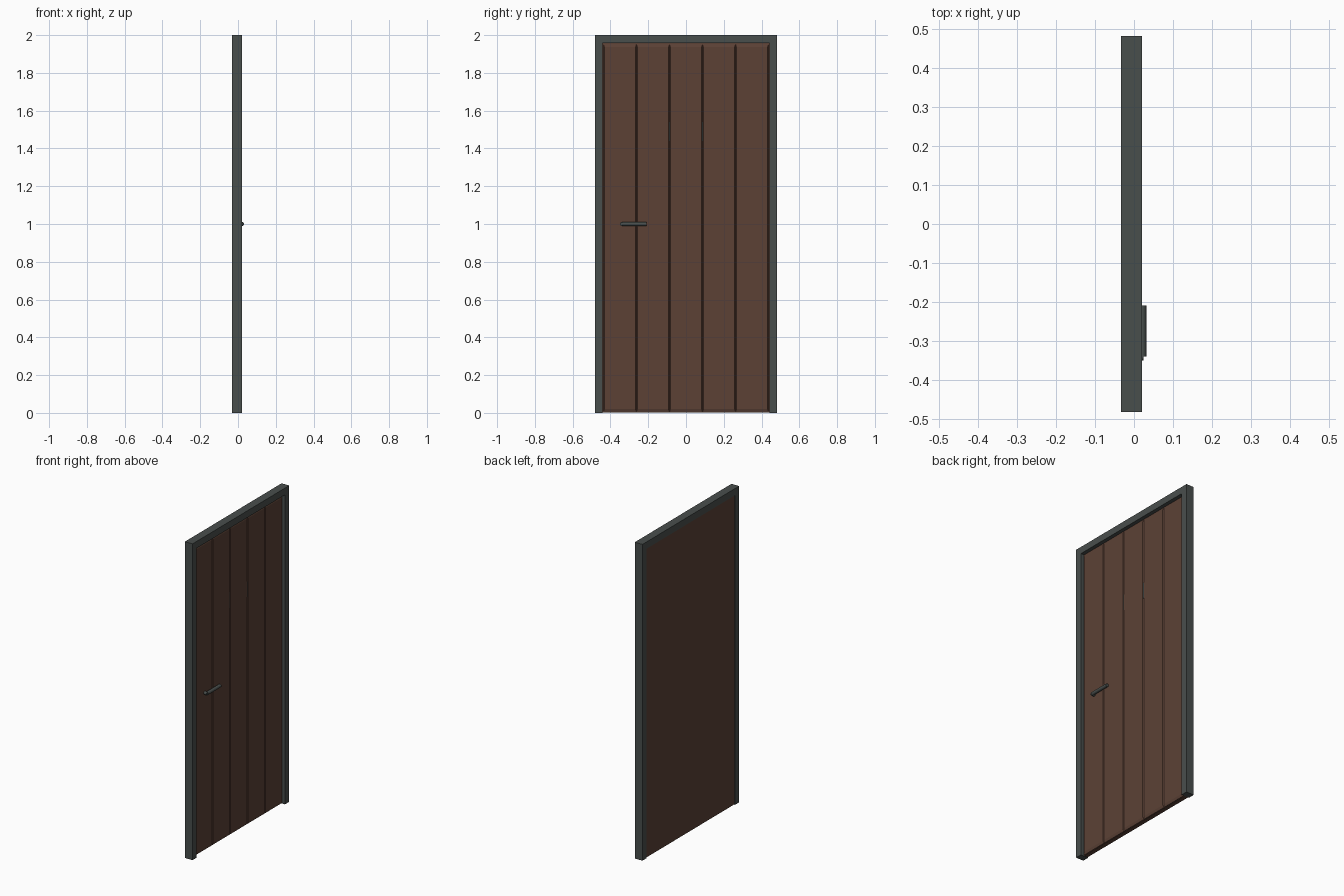
import bpy, bmesh, math

if "Cube" in bpy.data.objects:
    bpy.data.objects.remove(bpy.data.objects["Cube"])

def material(name, rgb):
    m = bpy.data.materials.new(name)
    m.diffuse_color = (*rgb, 1)
    m.use_nodes = True
    m.node_tree.nodes["Principled BSDF"].inputs["Base Color"].default_value = m.diffuse_color
    return m

GREY = material("dark_grey_metal", (0.066, 0.077, 0.073))
BROWN = material("brown_wood", (0.106, 0.053, 0.036))

def finish(name, bm, mat):
    bmesh.ops.recalc_face_normals(bm, faces=bm.faces[:])
    me = bpy.data.meshes.new(name)
    bm.to_mesh(me)
    bm.free()
    me.materials.append(mat)
    ob = bpy.data.objects.new(name, me)
    bpy.context.collection.objects.link(ob)
    return ob

def extrude_yz(name, pts, x0, x1, mat):
    """Outline in the yz plane, extruded along x."""
    bm = bmesh.new()
    f = bm.faces.new([bm.verts.new((x0, y, z)) for y, z in pts])
    r = bmesh.ops.extrude_face_region(bm, geom=[f])
    for v in r["geom"]:
        if isinstance(v, bmesh.types.BMVert):
            v.co.x = x1
    return finish(name, bm, mat)

def rect(y0, y1, z0, z1):
    return [(y0, z0), (y1, z0), (y1, z1), (y0, z1)]

def plank(name, y0, y1, z0, z1, x0, x1, cy, cz):
    """Board with a bevelled front face."""
    bm = bmesh.new()
    rings = []
    for x, a, b in ((x0, 0, 0), (x1 - 0.005, 0, 0), (x1, cy, cz)):
        rings.append([bm.verts.new((x, y, z))
                      for y, z in rect(y0 + a, y1 - a, z0 + b, z1 - b)])
    bm.faces.new(rings[0])
    bm.faces.new(rings[-1])
    for lo, hi in zip(rings, rings[1:]):
        for i in range(4):
            j = (i + 1) % 4
            bm.faces.new((lo[i], lo[j], hi[j], hi[i]))
    return finish(name, bm, BROWN)

def rod(name, p, axis, r, length, sides=16):
    rot = (math.pi / 2, 0, 0) if axis == "y" else (0, math.pi / 2, 0)
    bpy.ops.mesh.primitive_cylinder_add(vertices=sides, radius=r, depth=length,
                                        location=p, rotation=rot)
    ob = bpy.context.object
    ob.name = name
    ob.data.materials.append(GREY)
    bpy.ops.object.shade_smooth_by_angle()

# Door frame: two jambs and a header, with a thin inner stop behind the face
W, IN, TOP = 0.483, 0.441, 1.957
def arch(w, inner, top, head):
    return [(-w, 0), (-w, top), (w, top), (w, 0),
            (inner, 0), (inner, head), (-inner, head), (-inner, 0)]
extrude_yz("door_frame", arch(W, IN, 2.0, TOP), -0.033, 0.02, GREY)

# Door leaf: flat backing with five bevelled planks on the front
D = 0.437
extrude_yz("door_backing", rect(-IN, IN, 0.002, TOP), -0.029, -0.004, BROWN)
step = 2 * D / 5
for i in range(5):
    y = -D + i * step
    plank(f"plank_{i + 1}", y, y + step, 0.004, 1.953, -0.01, 0.005, 0.005, 0.016)

# Small metal strips showing in the two middle grooves
for i, y in enumerate((-step / 2, step / 2)):
    extrude_yz(f"groove_strip_{i + 1}", rect(y - 0.004, y + 0.004, 1.44, 1.54),
               -0.002, 0.003, GREY)

# Lever handle and its stem
rod("handle_lever", (0.021, -0.275, 1.0), "y", 0.0105, 0.13)
rod("handle_stem", (0.0125, -0.34, 1.0), "x", 0.0105, 0.025)
